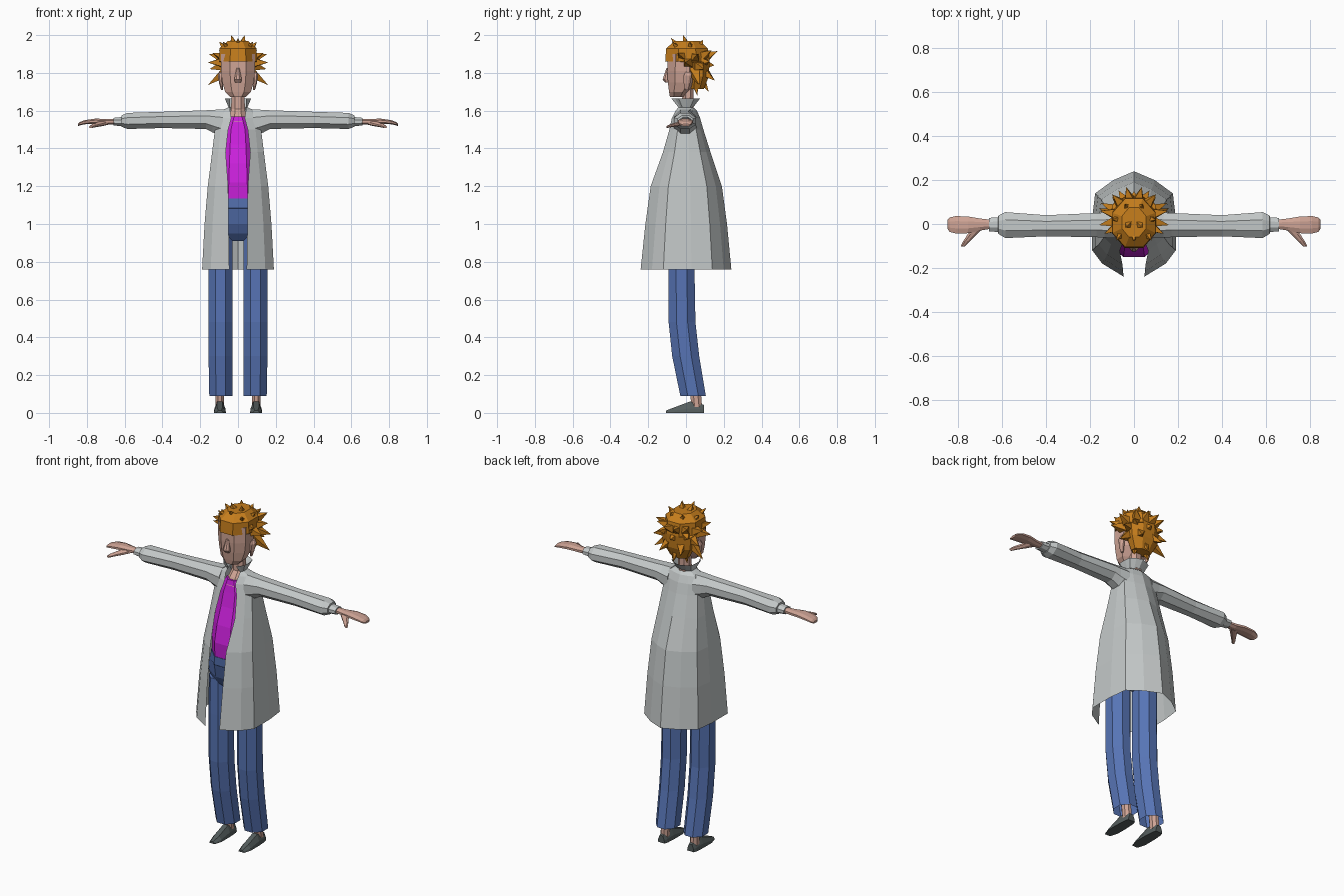
import bpy, bmesh, math
from mathutils import Vector


def material(name, r, g, b):
    m = bpy.data.materials.new(name)
    m.diffuse_color = (r, g, b, 1)
    return m


SKIN = material("skin", 0.62, 0.37, 0.30)
HAIR = material("orange hair", 0.57, 0.21, 0.012)
COAT = material("light grey coat", 0.55, 0.58, 0.58)
SHIRT = material("magenta shirt", 0.60, 0.015, 0.72)
JEANS = material("blue denim", 0.095, 0.175, 0.46)
SHOE = material("dark grey shoe", 0.09, 0.11, 0.11)


def ring(axis, pos, a0, a1, b0, b1, n=8, power=1.0):
    """Flat-sided cross-section filling the rectangle a0..a1, b0..b1 across an axis."""
    pts = []
    k = 1 / math.cos(math.pi / n)
    for i in range(n):
        t = 2 * math.pi * (i + 0.5) / n
        c, s = math.cos(t) * k, math.sin(t) * k
        c = math.copysign(abs(c) ** power, c)
        s = math.copysign(abs(s) ** power, s)
        a = (a0 + a1) / 2 + (a1 - a0) / 2 * c
        b = (b0 + b1) / 2 + (b1 - b0) / 2 * s
        pts.append({"x": (pos, a, b), "y": (a, pos, b), "z": (a, b, pos)}[axis])
    return pts


def loft(name, rings, mat, closed=True, caps=(True, True), mirror=False):
    """Skin a list of equal-length point rings."""
    bm = bmesh.new()
    rows = [[bm.verts.new(p) for p in r] for r in rings]
    n = len(rows[0])
    for lo, hi in zip(rows, rows[1:]):
        for i in range(n if closed else n - 1):
            j = (i + 1) % n
            bm.faces.new((lo[i], lo[j], hi[j], hi[i]))
    if closed and caps[0]:
        bm.faces.new(rows[0][::-1])
    if closed and caps[1]:
        bm.faces.new(rows[-1])
    return finish(name, bm, mat, mirror)


def finish(name, bm, mat, mirror=False):
    bmesh.ops.recalc_face_normals(bm, faces=bm.faces)
    me = bpy.data.meshes.new(name)
    bm.to_mesh(me)
    bm.free()
    me.materials.append(mat)
    ob = bpy.data.objects.new(name, me)
    bpy.context.collection.objects.link(ob)
    if mirror:
        ob.modifiers.new("mirror", "MIRROR").use_axis[0] = True
    return ob


def body(name, rows, mat, power=1.0, **kw):
    """Upright loft centred on x = 0; rows are (z, half width, y front, y back)."""
    return loft(name, [ring("z", z, -w, w, f, b, power=power) for z, w, f, b in rows], mat, **kw)


def limb(name, axis, rows, mat, **kw):
    """One limb and its mirror image; rows are (position, a0, a1, b0, b1)."""
    return loft(name, [ring(axis, *r) for r in rows], mat, mirror=True, **kw)


# Head, neck, nose and ears
body("head", [(1.672, .04, -.085, -.01), (1.70, .068, -.09, .01), (1.75, .083, -.096, .05),
              (1.81, .09, -.099, .06), (1.90, .09, -.098, .06)], SKIN, power=0.85)
body("neck", [(1.54, .06, -.075, .05), (1.58, .042, -.05, .045), (1.61, .036, -.022, .04),
              (1.72, .035, -.018, .04)], SKIN)
body("nose", [(1.825, .008, -.104, -.085), (1.765, .02, -.124, -.085), (1.75, .016, -.112, -.085)], SKIN)
limb("ear", "z", [(1.71, .08, .09, -.005, .012), (1.745, .08, .1, -.012, .022),
                  (1.785, .08, .107, -.012, .03), (1.805, .08, .1, -.002, .026)], SKIN)

# Hair cap: narrow behind the head, full width above the brow
body("hair_cap", [(1.715, .055, .02, .095), (1.78, .088, .015, .12), (1.855, .096, .01, .125),
                  (1.86, .1, -.11, .125), (1.93, .098, -.105, .115), (1.968, .055, -.06, .075)], HAIR)

# Hair spikes, right half plus centre line
tips = [(.035, -.015, 2.0), (0, -.08, 1.985), (.08, -.075, 1.965), (.1, .02, 1.965), (.04, .09, 1.975),
        (.16, -.005, 1.855), (.135, -.045, 1.905), (.155, .06, 1.90), (.16, .07, 1.735),
        (.15, .095, 1.82), (.1, .135, 1.92), (.035, .168, 1.915), (0, .15, 1.84),
        (.07, .152, 1.76), (.1, .125, 1.86), (.05, .06, 1.68), (0, .12, 1.70)]
bm = bmesh.new()
centre = Vector((0, .03, 1.855))
for x, y, z in tips:
    for side in ((1, -1) if x else (1,)):
        tip = Vector((x * side, y, z))
        d = (tip - centre).normalized()
        u = d.orthogonal().normalized()
        v = d.cross(u)
        base = [bm.verts.new(centre + d * .065 + (u * math.cos(t) + v * math.sin(t)) * .043)
                for t in (math.pi / 2 * i for i in range(4))]
        top = bm.verts.new(tip)
        bm.faces.new(base[::-1])
        for i in range(4):
            bm.faces.new((base[i], base[(i + 1) % 4], top))
finish("hair_spikes", bm, HAIR)

# Shirt and jeans
body("shirt", [(1.13, .12, -.145, .1), (1.22, .118, -.15, .11), (1.32, .11, -.132, .1),
               (1.42, .1, -.1, .085), (1.5, .09, -.082, .07), (1.57, .05, -.068, .05)], SHIRT)
body("jeans_hips", [(.91, .08, -.05, .04), (.95, .145, -.09, .07), (1.0, .152, -.118, .09),
                    (1.08, .138, -.14, .1), (1.085, .132, -.145, .105), (1.135, .123, -.148, .104)], JEANS)
limb("jeans_leg", "z", [(.09, .03, .152, -.03, .105), (.3, .03, .156, -.073, .07),
                        (.48, .03, .157, -.092, .05), (.76, .03, .157, -.093, .045),
                        (.97, .03, .155, -.09, .045)], JEANS, caps=(False, True))

# Ankles and shoes
limb("ankle", "z", [(.03, .073, .119, .03, .085), (.16, .075, .119, .015, .075)], SKIN)


def shoe_section(y, w, h):
    c = .096
    return [(c - w, y, 0), (c + w, y, 0), (c + w * .9, y, h * .4), (c + w * .45, y, h),
            (c - w * .45, y, h), (c - w * .9, y, h * .4)]


loft("shoe", [shoe_section(*s) for s in ((-.107, .018, .012), (-.06, .032, .03), (.02, .032, .06),
                                         (.075, .028, .05), (.095, .022, .042))], SHOE, mirror=True)


# Open coat with stand-up collar: right half section, mirrored
def coat_section(z, edge, front, w, back):
    return [(edge, front, z), (max(edge, .76 * w), .75 * front, z), (w, .5 * front, z),
            (w, .12 * back, z), (.93 * w, .58 * back, z), (.5 * w, .83 * back, z), (0, back, z)]


loft("coat", [coat_section(*s) for s in (
    (.76, .046, -.24, .19, .24), (1.0, .05, -.215, .177, .217), (1.2, .052, -.187, .16, .19),
    (1.38, .065, -.122, .137, .13), (1.5, .052, -.088, .122, .092), (1.56, .035, -.075, .118, .075),
    (1.60, .042, -.055, .09, .058), (1.618, .042, -.04, .05, .038), (1.665, .042, -.078, .07, .075))],
    COAT, closed=False, mirror=True)

# Sleeves with a narrow cuff
limb("sleeve", "x", [(.08, -.065, .06, 1.46, 1.607), (.135, -.062, .052, 1.485, 1.604),
                     (.17, -.06, .05, 1.503, 1.602), (.4, -.056, .04, 1.508, 1.594),
                     (.585, -.064, .054, 1.503, 1.588), (.617, -.045, .038, 1.515, 1.575),
                     (.618, -.036, .03, 1.518, 1.566), (.66, -.034, .028, 1.522, 1.562)], COAT)

# Hands and thumbs
limb("hand", "x", [(.64, -.02, .018, 1.528, 1.556), (.70, -.03, .025, 1.526, 1.556),
                   (.755, -.042, .034, 1.53, 1.558), (.81, -.043, .036, 1.528, 1.55),
                   (.838, -.036, .03, 1.522, 1.54), (.848, -.022, .02, 1.518, 1.53)], SKIN)
limb("thumb", "y", [(-.01, .675, .735, 1.524, 1.55), (-.045, .712, .755, 1.517, 1.54),
                    (-.08, .748, .778, 1.512, 1.53), (-.102, .77, .788, 1.508, 1.52)], SKIN)
